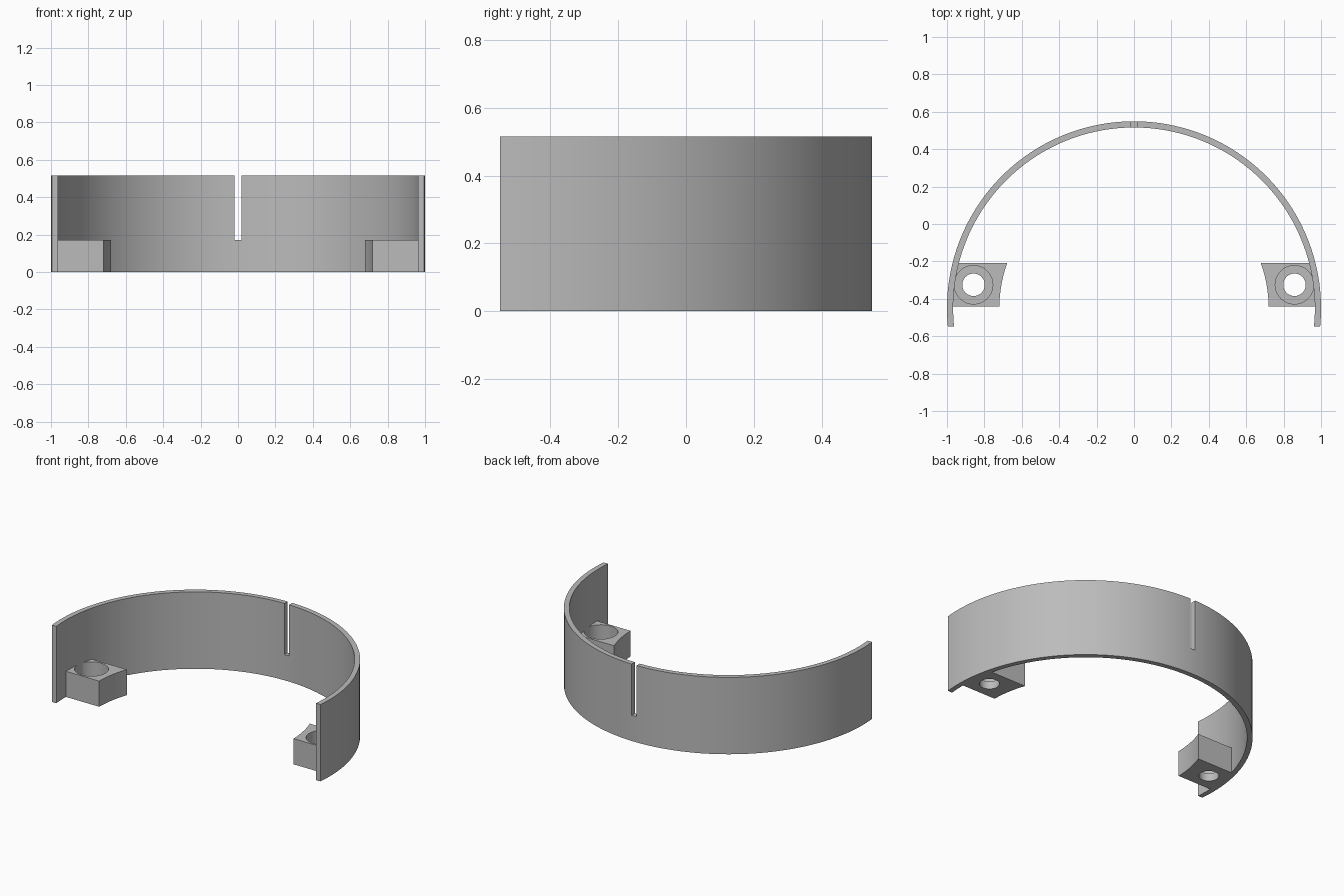
import bpy, bmesh, math

cube = bpy.data.objects.get("Cube")
if cube:
    bpy.data.objects.remove(cube, do_unlink=True)

CY = -0.451                  # centre of the band's arc
R_OUT, R_IN = 1.0, 0.967     # band radii
HEIGHT, BLOCK_H = 0.515, 0.172
Y_END = -0.549               # flat front ends of the band

grey = bpy.data.materials.new("plain grey")
grey.use_nodes = True
colour = (0.5, 0.5, 0.5, 1)
grey.diffuse_color = colour
grey.node_tree.nodes["Principled BSDF"].inputs["Base Color"].default_value = colour


def arc(radius, a0, a1, n):
    return [(radius * math.cos(a0 + (a1 - a0) * i / n),
             CY + radius * math.sin(a0 + (a1 - a0) * i / n)) for i in range(n + 1)]


def angle_at(radius, y):
    return math.asin((y - CY) / radius)


def prism(name, outline, z0, z1):
    """Extrude a flat outline from z0 to z1."""
    bm = bmesh.new()
    face = bm.faces.new([bm.verts.new((x, y, z0)) for x, y in outline])
    top = bmesh.ops.extrude_face_region(bm, geom=[face])["geom"]
    moved = [v for v in top if isinstance(v, bmesh.types.BMVert)]
    bmesh.ops.translate(bm, verts=moved, vec=(0, 0, z1 - z0))
    bmesh.ops.recalc_face_normals(bm, faces=bm.faces)
    mesh = bpy.data.meshes.new(name)
    bm.to_mesh(mesh)
    bm.free()
    obj = bpy.data.objects.new(name, mesh)
    bpy.context.collection.objects.link(obj)
    mesh.materials.append(grey)
    return obj


def circle(x, y, r, n=48):
    return [(x + r * math.cos(math.tau * i / n), y + r * math.sin(math.tau * i / n))
            for i in range(n)]


def cut(obj, cutter):
    """Subtract the cutter and remove it."""
    bpy.context.view_layer.objects.active = obj
    mod = obj.modifiers.new("cut", "BOOLEAN")
    mod.operation, mod.solver, mod.object = "DIFFERENCE", "EXACT", cutter
    cutter.hide_render = True
    bpy.ops.object.modifier_apply(modifier=mod.name)
    bpy.data.objects.remove(cutter, do_unlink=True)


def smooth(obj):
    bpy.ops.object.select_all(action="DESELECT")
    obj.select_set(True)
    bpy.context.view_layer.objects.active = obj
    bpy.ops.object.shade_smooth_by_angle(angle=math.radians(30))


# Curved band with a narrow slot down from the top at the back
a_out, a_in = angle_at(R_OUT, Y_END), angle_at(R_IN, Y_END)
outline = arc(R_OUT, a_out, math.pi - a_out, 120) + arc(R_IN, math.pi - a_in, a_in, 120)
band = prism("curved_band", outline, 0, HEIGHT)
w = 0.018
cut(band, prism("slot_cutter", [(-w, 0.3), (w, 0.3), (w, 0.8), (-w, 0.8)],
                BLOCK_H, HEIGHT + 0.1))
smooth(band)

# Mounting blocks inside each end, with counterbored screw holes
Y0, Y1 = -0.441, -0.208
R_FACE, R_SEAT = 0.72, 0.975
HOLE_X, HOLE_Y = 0.858, -0.325
for side, sign in (("left", 1), ("right", -1)):
    shape = (arc(R_FACE, angle_at(R_FACE, Y1), angle_at(R_FACE, Y0), 12)
             + arc(R_SEAT, angle_at(R_SEAT, Y0), angle_at(R_SEAT, Y1), 12))
    block = prism(side + "_mounting_block", [(sign * x, y) for x, y in shape], 0, BLOCK_H)
    cut(block, prism("hole_cutter", circle(sign * HOLE_X, HOLE_Y, 0.06), -0.1, 0.3))
    cut(block, prism("bore_cutter", circle(sign * HOLE_X, HOLE_Y, 0.103), 0.052, 0.3))
    smooth(block)
